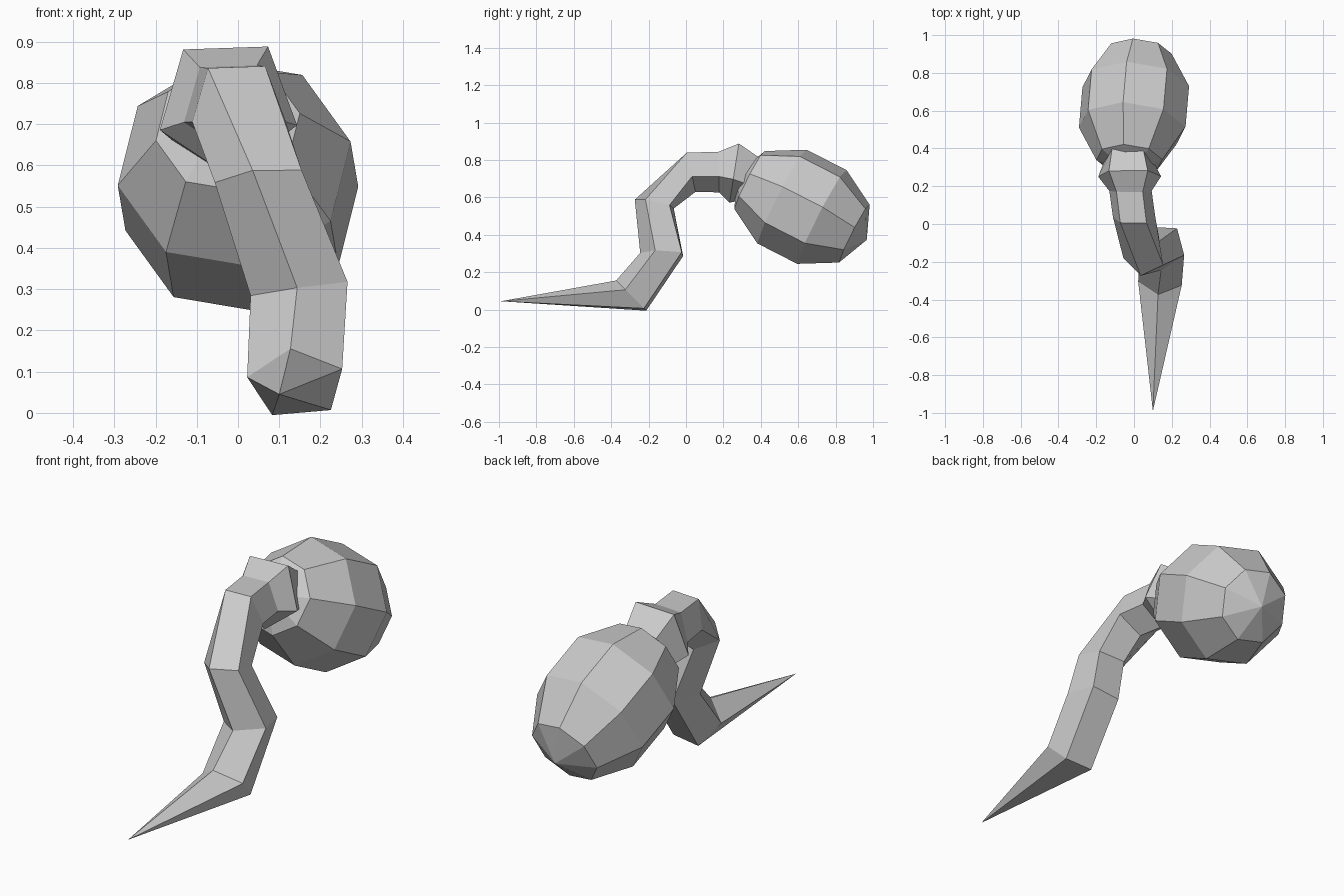
import bpy, bmesh
from math import radians, sin, cos
from mathutils import Matrix, Vector

cube = bpy.data.objects.get("Cube")
if cube:
    bpy.data.objects.remove(cube, do_unlink=True)

# Single material
grey = bpy.data.materials.new("light grey")
grey.use_nodes = True
colour = (0.6, 0.6, 0.6, 1)
grey.diffuse_color = colour
grey.node_tree.nodes["Principled BSDF"].inputs["Base Color"].default_value = colour


def finish(name, bm):
    """Turn a bmesh into a flat-shaded object."""
    bmesh.ops.recalc_face_normals(bm, faces=bm.faces)
    mesh = bpy.data.meshes.new(name)
    bm.to_mesh(mesh)
    bm.free()
    mesh.materials.append(grey)
    obj = bpy.data.objects.new(name, mesh)
    bpy.context.collection.objects.link(obj)
    return obj


# Bulb: coarse egg, tilted down towards the back
bm = bmesh.new()
bmesh.ops.create_uvsphere(bm, u_segments=8, v_segments=5, radius=1)
pose = (Matrix.Translation((0, 0.62, 0.55))
        @ Matrix.Rotation(radians(-5), 4, "Z")
        @ Matrix.Rotation(radians(63), 4, "X")
        @ Matrix.Rotation(radians(12), 4, "Z")
        @ Matrix.Diagonal((0.302, 0.302, 0.39, 1)))
bm.transform(pose)
finish("bulb", bm)


# Tail: five-sided tube swept through tilted rings, ending in a long spike
SIDES = 5
# centre, radius, pitch, roll, lean
rings = [
    ((0.142, -0.288, 0.07), 0.122, 45, -7, 0),
    ((0.15, -0.12, 0.3), 0.125, 88, -3, 8),
    ((0.055, -0.165, 0.567), 0.113, 78, -10, 6),
    ((0.0, 0.026, 0.745), 0.118, 12, -38, 0),
    ((-0.02, 0.174, 0.745), 0.118, 2, -38, 0),
    ((-0.025, 0.26, 0.745), 0.175, -9, -38, 0),
    ((-0.03, 0.345, 0.705), 0.14, -28, -38, 0),
]


def add_ring(bm, centre, radius, pitch, roll, lean):
    p, t = radians(pitch), radians(lean)
    side = Vector((cos(t), 0, sin(t)))
    up = Vector((0, -sin(p), cos(p)))
    verts = []
    for k in range(SIDES):
        a = radians(roll + k * 360 / SIDES)
        verts.append(bm.verts.new(Vector(centre) + radius * (side * sin(a) + up * cos(a))))
    return verts


bm = bmesh.new()
loops = [add_ring(bm, *ring) for ring in rings]
tip = bm.verts.new((0.1, -0.99, 0.045))
for k in range(SIDES):
    n = (k + 1) % SIDES
    bm.faces.new((tip, loops[0][k], loops[0][n]))
    for a, b in zip(loops, loops[1:]):
        bm.faces.new((a[k], a[n], b[n], b[k]))
bm.faces.new(loops[-1])
finish("tail", bm)
